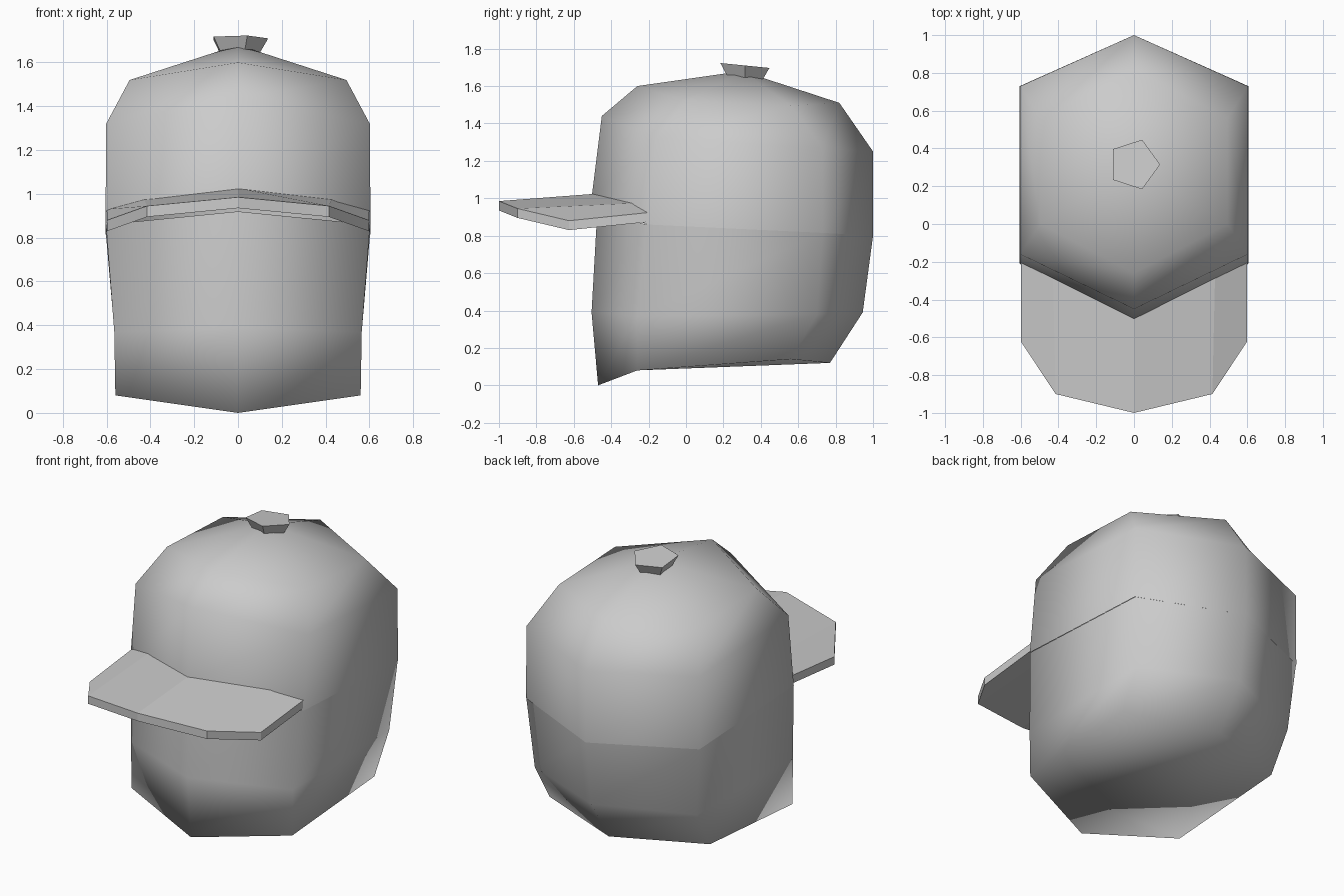
import bpy
import bmesh
from math import cos, sin, pi

cube = bpy.data.objects.get("Cube")
if cube:
    bpy.data.objects.remove(cube)

# Single plain grey
grey = bpy.data.materials.new("plain_grey")
grey.use_nodes = True
colour = (0.6, 0.6, 0.6, 1)
grey.diffuse_color = colour
grey.node_tree.nodes["Principled BSDF"].inputs["Base Color"].default_value = colour


def finish(name, bm, smooth):
    bmesh.ops.recalc_face_normals(bm, faces=bm.faces)
    for face in bm.faces:
        face.smooth = smooth
    mesh = bpy.data.meshes.new(name)
    bm.to_mesh(mesh)
    bm.free()
    mesh.materials.append(grey)
    obj = bpy.data.objects.new(name, mesh)
    bpy.context.collection.objects.link(obj)
    return obj


def hex_ring(bm, width, front, side_front, side_back, back):
    """Six-sided ring from (y, z) pairs, mirrored across x."""
    points = [(0, *front), (width, *side_front), (width, *side_back),
              (0, *back), (-width, *side_back), (-width, *side_front)]
    return [bm.verts.new(p) for p in points]


def bridge(bm, rings):
    for low, high in zip(rings, rings[1:]):
        n = len(low)
        for i in range(n):
            j = (i + 1) % n
            bm.faces.new((low[i], low[j], high[j], high[i]))


# Head: jaw ring, cheek ring and brow ring, closed underneath
bm = bmesh.new()
rings = [
    hex_ring(bm, 0.56, (-0.47, 0.0), (-0.26, 0.08), (0.56, 0.14), (0.77, 0.12)),
    hex_ring(bm, 0.565, (-0.505, 0.39), (-0.26, 0.37), (0.70, 0.38), (0.945, 0.39)),
    hex_ring(bm, 0.603, (-0.475, 0.92), (-0.21, 0.86), (0.73, 0.815), (1.0, 0.80)),
]
bridge(bm, rings)
bm.faces.new(rings[0])
finish("head", bm, True)

# Cap crown: rim, wall and shoulder rings meeting at the top
bm = bmesh.new()
rings = [
    hex_ring(bm, 0.605, (-0.505, 1.0), (-0.21, 0.86), (0.73, 0.815), (1.0, 0.80)),
    hex_ring(bm, 0.602, (-0.45, 1.44), (-0.16, 1.32), (0.73, 1.27), (1.0, 1.25)),
    hex_ring(bm, 0.495, (-0.26, 1.60), (0.0, 1.52), (0.56, 1.495), (0.82, 1.51)),
]
bridge(bm, rings)
apex = bm.verts.new((0, 0.30, 1.68))
for i in range(6):
    bm.faces.new((rings[-1][i], rings[-1][(i + 1) % 6], apex))
finish("cap_crown", bm, True)

# Visor: arched plate, inner edge against the crown and outer edge forward
inner = [(0, -0.46, 1.026), (0.43, -0.23, 0.976), (0.6, -0.14, 0.93)]
outer = [(0, -1.0, 0.985), (0.415, -0.9, 0.945), (0.597, -0.625, 0.88)]


def mirrored(points):
    return [(-x, y, z) for x, y, z in reversed(points[1:])] + points


bm = bmesh.new()
thickness = 0.05
top_in, top_out, low_in, low_out = [
    [bm.verts.new((x, y, z - drop)) for x, y, z in mirrored(edge)]
    for drop in (0, thickness) for edge in (inner, outer)]
strips = [top_in, top_out, low_out, low_in, top_in]
for a, b in zip(strips, strips[1:]):
    for i in range(len(a) - 1):
        bm.faces.new((a[i], a[i + 1], b[i + 1], b[i]))
for end in (0, -1):
    bm.faces.new([strip[end] for strip in strips[:4]])
finish("cap_visor", bm, False)

# Button: tilted five-sided block, wider at its top
bm = bmesh.new()
rings = []
for radius, height in ((0.10, 1.645), (0.138, 1.71)):
    ring = []
    for k in range(5):
        angle = 2 * pi * k / 5
        y = radius * sin(angle)
        ring.append(bm.verts.new((radius * cos(angle), 0.315 + y, height - 0.1 * y)))
    rings.append(ring)
bridge(bm, rings)
for ring in rings:
    bm.faces.new(ring)
finish("cap_button", bm, False)
